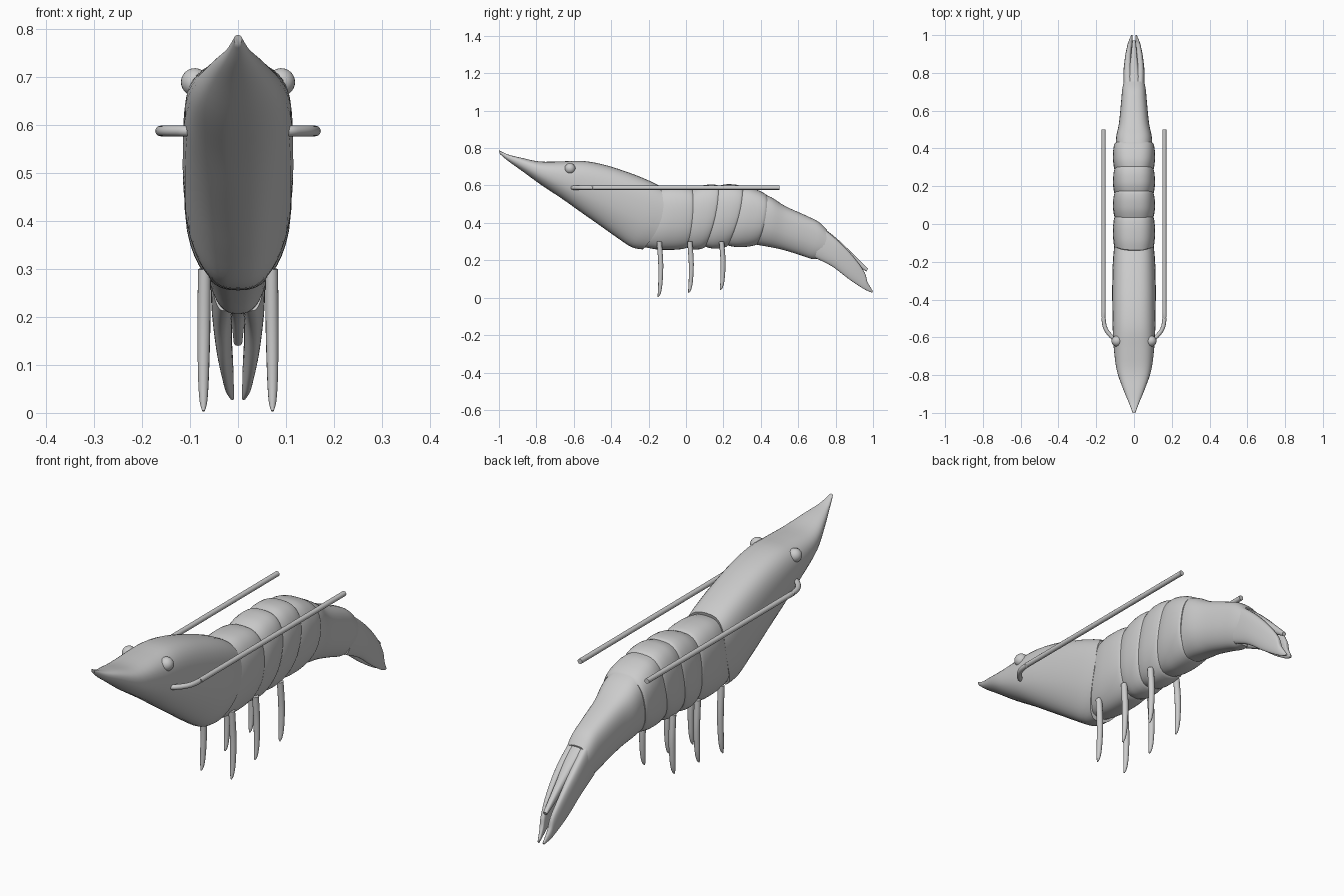
import bpy
import math
from mathutils import Vector

if "Cube" in bpy.data.objects:
    bpy.data.objects.remove(bpy.data.objects["Cube"])


def add_mesh(name, verts, faces):
    me = bpy.data.meshes.new(name)
    me.from_pydata(verts, [], faces)
    me.update()
    ob = bpy.data.objects.new(name, me)
    bpy.context.collection.objects.link(ob)
    return ob


def spline(rows, steps):
    """Catmull-Rom through rows of numbers."""
    out = []
    last = len(rows) - 1
    for i in range(last):
        a, b, c, d = (rows[min(max(i + k, 0), last)] for k in (-1, 0, 1, 2))
        for s in range(steps):
            t = s / steps
            out.append([0.5 * (2 * q + (r - p) * t + (2 * p - 5 * q + 4 * r - u) * t * t
                               + (3 * q - p - 3 * r + u) * t ** 3)
                        for p, q, r, u in zip(a, b, c, d)])
    return out + [list(rows[-1])]


def shell(name, rows, steps=4, sides=40, power=2.8):
    """Loft rows of (top y, top z, bottom y, bottom z, half width, bow, centre x)."""
    rings = spline(rows, steps)
    verts, faces = [], []
    for ty, tz, by, bz, w, bow, cx in rings:
        for k in range(sides):
            a = 2 * math.pi * k / sides
            c, s = math.cos(a), math.sin(a)
            h = math.copysign(abs(c) ** (2 / power), c)
            v = math.copysign(abs(s) ** (2 / power), s)
            f = (v + 1) / 2
            x = cx + w * h * (1 - 0.24 * max(0, -v) ** 1.5)
            verts.append((x, by + (ty - by) * f + bow * (1 - v * v), bz + (tz - bz) * f))
    n = len(rings)
    for i in range(n - 1):
        for k in range(sides):
            j = (k + 1) % sides
            faces.append((i * sides + k, i * sides + j, (i + 1) * sides + j, (i + 1) * sides + k)[::-1])
    faces.append(tuple(range(sides)))
    faces.append(tuple(range((n - 1) * sides, n * sides))[::-1])
    return add_mesh(name, verts, faces)


def tube(name, points, radius):
    """Smooth tube; points are (x, y, z, radius factor)."""
    cu = bpy.data.curves.new(name, 'CURVE')
    cu.dimensions = '3D'
    cu.bevel_depth = radius
    cu.bevel_resolution = 4
    cu.use_fill_caps = True
    pts = spline(points, 6)
    sp = cu.splines.new('POLY')
    sp.points.add(len(pts) - 1)
    for p, (x, y, z, r) in zip(sp.points, pts):
        p.co = (x, y, z, 1)
        p.radius = r
    ob = bpy.data.objects.new(name, cu)
    bpy.context.collection.objects.link(ob)
    return ob


# head shell with pointed beak
shell("head_shell", [
    (-1.0, .788, -.995, .768, .008, 0, 0),
    (-.95, .765, -.95, .73, .026, 0, 0),
    (-.88, .748, -.88, .68, .055, 0, 0),
    (-.78, .728, -.78, .607, .09, 0, 0),
    (-.66, .729, -.66, .527, .107, 0, 0),
    (-.55, .731, -.56, .456, .113, .005, 0),
    (-.43, .709, -.46, .386, .115, .015, 0),
    (-.30, .667, -.37, .322, .115, .03, 0),
    (-.20, .627, -.29, .270, .112, .045, 0),
    (-.14, .597, -.23, .258, .106, .055, 0)])

# overlapping belly rings
bounds = [(-.15, .592, -.22, .262, .045), (.03, .588, -.0, .262, .015),
          (.17, .604, .10, .266, .018), (.30, .597, .22, .272, .018), (.43, .553, .38, .282, .012)]
for i in range(4):
    a, b = bounds[i], bounds[i + 1]

    def ring(t, grow, w):
        ty, tz, by, bz, bow = (p + (q - p) * t for p, q in zip(a, b))
        return (ty, tz + grow, by, bz - grow, w, bow, 0)
    shell(f"body_ring_{i + 1}", [ring(-.1, -.014, .096), ring(.08, -.004, .104), ring(.35, .005, .110),
                                 ring(.7, .006, .111), ring(.95, 0, .107), ring(1.04, -.008, .101)])

# long last body section
shell("rear_section", [
    (.40, .560, .35, .288, .096, .012, 0),
    (.46, .535, .43, .274, .095, .012, 0),
    (.53, .490, .51, .258, .080, .012, 0),
    (.64, .440, .61, .228, .069, .015, 0),
    (.71, .405, .67, .208, .063, .015, 0),
    (.755, .362, .71, .207, .056, .012, 0)])

# tail: central spine and two side blades
shell("tail_spine", [
    (.73, .375, .69, .215, .050, 0, 0),
    (.80, .322, .77, .215, .034, 0, 0),
    (.88, .247, .865, .195, .018, 0, 0),
    (.972, .155, .965, .140, .009, 0, 0)])
for s, side in ((-1, "left"), (1, "right")):
    shell(f"tail_blade_{side}", [
        (.73, .375, .69, .213, .028, 0, .028 * s),
        (.82, .298, .78, .168, .023, 0, .033 * s),
        (.90, .213, .87, .100, .017, 0, .030 * s),
        (.955, .135, .945, .050, .012, 0, .022 * s),
        (.97, .085, .972, .036, .009, 0, .018 * s),
        (1.0, .034, .995, .027, .004, 0, .012 * s)])

    # eyes
    bpy.ops.mesh.primitive_uv_sphere_add(segments=24, ring_count=16, radius=.029,
                                         location=(.090 * s, -.62, .690))
    bpy.context.object.name = f"eye_{side}"

    # long feelers
    tube(f"feeler_{side}", [
        (.095 * s, -.607, .588, 1), (.118 * s, -.597, .588, 1), (.150 * s, -.555, .588, 1),
        (.161 * s, -.50, .588, 1), (.161 * s, -.40, .588, 1), (.161 * s, .50, .588, 1)], .011)

    # walking legs
    for i, (y, z) in enumerate(((-.135, .004), (.028, .026), (.198, .042))):
        h = .30 - z
        tube(f"leg_{i + 1}_{side}", [
            (.070 * s, y - .008, .30, 1), (.071 * s, y, z + h * .6, 1),
            (.072 * s, y - .002, z + h * .25, .85), (.072 * s, y - .008, z + h * .07, .6),
            (.072 * s, y - .015, z, .2)], .0135)

# mesh conversion and smooth shading
bpy.ops.object.select_all(action='SELECT')
bpy.context.view_layer.objects.active = bpy.data.objects["head_shell"]
bpy.ops.object.convert(target='MESH')
bpy.ops.object.shade_smooth_by_angle(angle=math.radians(40))
